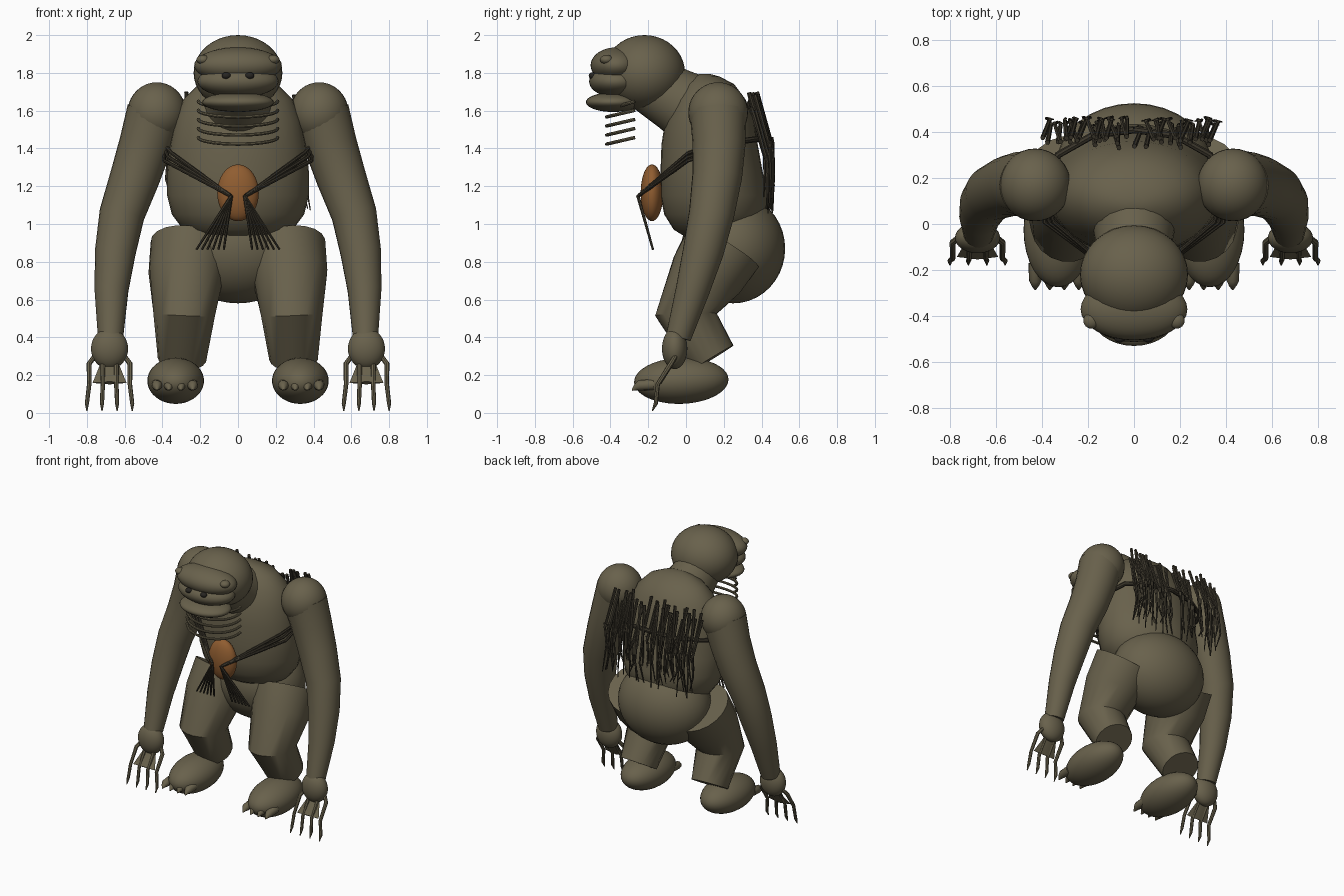
import bpy
import bmesh
import random
from math import sin, cos, pi, radians
from mathutils import Vector, Matrix

cube = bpy.data.objects.get("Cube")
if cube:
    bpy.data.objects.remove(cube, do_unlink=True)

random.seed(4)
SIDES = (1, -1)


def material(name, colour):
    mat = bpy.data.materials.new(name)
    mat.use_nodes = True
    mat.diffuse_color = (*colour, 1)
    bsdf = mat.node_tree.nodes["Principled BSDF"]
    bsdf.inputs["Base Color"].default_value = (*colour, 1)
    bsdf.inputs["Roughness"].default_value = 0.8
    return mat


hide = material("olive_hide", (0.14, 0.12, 0.072))
cord = material("dark_cord", (0.045, 0.038, 0.025))
amber = material("amber_orange", (0.28, 0.11, 0.03))
dark = material("nostril_dark", (0.02, 0.018, 0.015))


def finish(name, bm, mat, angle=42):
    """Turn a bmesh into a smooth shaded object with sharp creases."""
    bmesh.ops.recalc_face_normals(bm, faces=bm.faces)
    for face in bm.faces:
        face.smooth = True
    for edge in bm.edges:
        edge.smooth = edge.calc_face_angle(0) < radians(angle)
    mesh = bpy.data.meshes.new(name)
    bm.to_mesh(mesh)
    bm.free()
    mesh.materials.append(mat)
    obj = bpy.data.objects.new(name, mesh)
    bpy.context.collection.objects.link(obj)
    return obj


def ball(bm, centre, size, tilt=0):
    """Ellipsoid with the given half sizes, tilted about x."""
    matrix = (Matrix.Translation(centre) @ Matrix.Rotation(radians(tilt), 4, "X")
              @ Matrix.Diagonal((*size, 1)))
    bmesh.ops.create_uvsphere(bm, u_segments=32, v_segments=20, radius=1, matrix=matrix)


def skin(bm, rings):
    """Join rings of points into a capped shell."""
    loops = [[bm.verts.new(p) for p in ring] for ring in rings]
    count = len(loops[0])
    for a, b in zip(loops, loops[1:]):
        for i in range(count):
            j = (i + 1) % count
            bm.faces.new((a[i], a[j], b[j], b[i]))
    bm.faces.new(loops[0][::-1])
    bm.faces.new(loops[-1])


def tube(bm, points, radii, sides=8):
    """Round tube along a path with a radius at each point."""
    pts = [Vector(p) for p in points]
    steps = [(b - a).normalized() for a, b in zip(pts, pts[1:])]
    u = steps[0].orthogonal()
    rings = []
    for i, p in enumerate(pts):
        t = (steps[max(i - 1, 0)] + steps[min(i, len(steps) - 1)]).normalized()
        u = (u - t * u.dot(t)).normalized()
        v = t.cross(u)
        rings.append([p + radii[i] * (u * cos(k * 2 * pi / sides) + v * sin(k * 2 * pi / sides))
                      for k in range(sides)])
    skin(bm, rings)


def single_ball(name, centre, size, mat=hide, tilt=0):
    bm = bmesh.new()
    ball(bm, centre, size, tilt)
    return finish(name, bm, mat)


# Torso: stacked ellipses given as height, depth centre, half width, half depth
torso_rings = [
    (0.93, 0.16, 0.2, 0.16), (0.97, 0.155, 0.29, 0.22), (1.05, 0.155, 0.35, 0.27),
    (1.15, 0.15, 0.375, 0.285), (1.28, 0.135, 0.375, 0.27), (1.42, 0.125, 0.36, 0.255),
    (1.55, 0.125, 0.335, 0.235), (1.66, 0.125, 0.29, 0.19), (1.74, 0.12, 0.21, 0.135),
    (1.78, 0.11, 0.12, 0.07), (1.795, 0.1, 0.04, 0.025)]
body = bmesh.new()
skin(body, [[(w * cos(k * pi / 16), y + d * sin(k * pi / 16), z) for k in range(32)]
            for z, y, w, d in torso_rings])
finish("torso", body, hide)
single_ball("hips", (0, 0.25, 0.87), (0.34, 0.275, 0.29))

# Neck and head
neck = bmesh.new()
tube(neck, [(0, -0.2, 1.74), (0, -0.06, 1.66), (0, 0.08, 1.58)], [0.15, 0.17, 0.2], 28)
finish("neck", neck, hide)
single_ball("skull", (0, -0.22, 1.8), (0.235, 0.215, 0.2))
single_ball("brow", (0, -0.37, 1.84), (0.232, 0.135, 0.095))
single_ball("muzzle", (0, -0.37, 1.755), (0.215, 0.143, 0.085))
single_ball("lower_lip", (0, -0.385, 1.645), (0.19, 0.145, 0.052))
eyes, nostrils = bmesh.new(), bmesh.new()
for s in SIDES:
    ball(eyes, (s * 0.185, -0.42, 1.87), (0.035, 0.035, 0.025))
    ball(nostrils, (s * 0.062, -0.495, 1.785), (0.024, 0.02, 0.018))
finish("eyes", eyes, hide)
finish("nostrils", nostrils, dark)

# Necklace hoops, open at the back and lower in front
hoops = bmesh.new()
for i in range(5):
    arc = [pi * k / 20 for k in range(21)]
    reach = 0.11 if i == 0 else 0.15
    tube(hoops, [(0.21 * cos(a), -0.27 - reach * sin(a), 1.65 - 0.048 * i - 0.035 * sin(a))
                 for a in arc], [0.009] * len(arc))
finish("necklace_hoops", hoops, hide)

# Limbs
for s, side in zip(SIDES, ("left", "right")):
    arm = bmesh.new()
    tube(arm, [(s * x, y, z) for x, y, z in (
        (0.44, 0.17, 1.59), (0.49, 0.175, 1.42), (0.545, 0.165, 1.25), (0.615, 0.135, 1.05),
        (0.65, 0.09, 0.85), (0.67, 0.035, 0.65), (0.675, -0.04, 0.4))],
        [0.15, 0.14, 0.132, 0.12, 0.108, 0.09, 0.067], 24)
    ball(arm, (s * 0.43, 0.17, 1.59), (0.155, 0.158, 0.16))
    finish(side + "_arm", arm, hide)

    hand = bmesh.new()
    ball(hand, (s * 0.68, -0.06, 0.34), (0.098, 0.067, 0.108))
    palm = (Matrix.Translation((s * 0.68, -0.1, 0.22)) @ Matrix.Rotation(radians(-35), 4, "X")
            @ Matrix.Diagonal((1, 0.15, 1, 1)))
    bmesh.ops.create_cone(hand, cap_ends=True, segments=4, radius1=0.09, radius2=0.04,
                          depth=0.15, matrix=palm)
    finish(side + "_hand", hand, hide)

    fingers = bmesh.new()
    for i in range(4):
        d = (i - 1.5) * 0.08
        c = s * 0.68
        tube(fingers, [(c + 0.6 * d, -0.05, 0.31), (c + 0.9 * d, -0.08, 0.26),
                       (c + 0.9 * d, -0.15, 0.15), (c + d, -0.16, 0.05), (c + d, -0.178, 0.01)],
             [0.012, 0.014, 0.012, 0.011, 0.003])
    finish(side + "_fingers", fingers, hide)

    leg = bmesh.new()
    tube(leg, [(s * 0.25, 0.2, 0.88), (s * 0.275, 0.11, 0.73), (s * 0.285, 0, 0.52),
               (s * 0.295, 0.14, 0.29)], [0.215, 0.2, 0.165, 0.13], 20)
    finish(side + "_leg", leg, hide)

    foot = bmesh.new()
    ball(foot, (s * 0.33, -0.025, 0.17), (0.15, 0.25, 0.122), 2)
    finish(side + "_foot", foot, hide)

    toes = bmesh.new()
    for i in range(4):
        x = s * (0.24 + 0.063 * i)
        tube(toes, [(x, -0.17, 0.15), (x, -0.245, 0.145), (x, -0.265, 0.135), (x, -0.285, 0.12)],
             [0.03, 0.028, 0.018, 0.004], 10)
    finish(side + "_toes", toes, hide)

# Chest pendant
single_ball("pendant", (0, -0.18, 1.165), (0.11, 0.06, 0.15), amber)

# Straps run from the pendant round the ribs to the back; tassels hang in front
straps, tassels = bmesh.new(), bmesh.new()
for s in SIDES:
    for i in range(3):
        o = 0.02 * (i - 1)
        tube(straps, [(s * 0.04, -0.25, 1.15), (s * (0.37 + o), 0.01, 1.355 - o),
                      (s * 0.39, 0.15, 1.4 - o)], [0.01] * 3)
    tube(straps, [(s * 0.39, 0.14, 1.4), (s * 0.33, 0.3, 1.44), (s * 0.18, 0.385, 1.45),
                  (0, 0.41, 1.46)], [0.016] * 4)
    for i in range(6):
        tube(tassels, [(s * 0.035, -0.255, 1.15), (s * (0.075 + 0.029 * i), -0.175, 0.865)],
             [0.009, 0.006], 6)
finish("straps", straps, cord)
finish("tassels", tassels, cord)

# Back fringe: thick slanted quills above, thin strands below
quills, strands = bmesh.new(), bmesh.new()
for s in SIDES:
    for i in range(22):
        x = s * (0.03 + 0.35 * (i + random.random()) / 22)
        lean = random.uniform(-0.04, 0.04)
        drop = random.uniform(0, 0.1)
        y = random.uniform(0.41, 0.46)
        tube(quills, [(x + lean, y - 0.08, 1.7 - drop), (x, y, 1.42 - drop)], [0.011, 0.009], 6)
        tube(strands, [(x, y, 1.46 - drop), (x + lean / 2, y + 0.005, 1.3 - drop),
                       (x - lean / 2, y, random.uniform(1.05, 1.2))], [0.008, 0.007, 0.003], 5)
finish("fringe_quills", quills, cord)
finish("fringe_strands", strands, cord)
